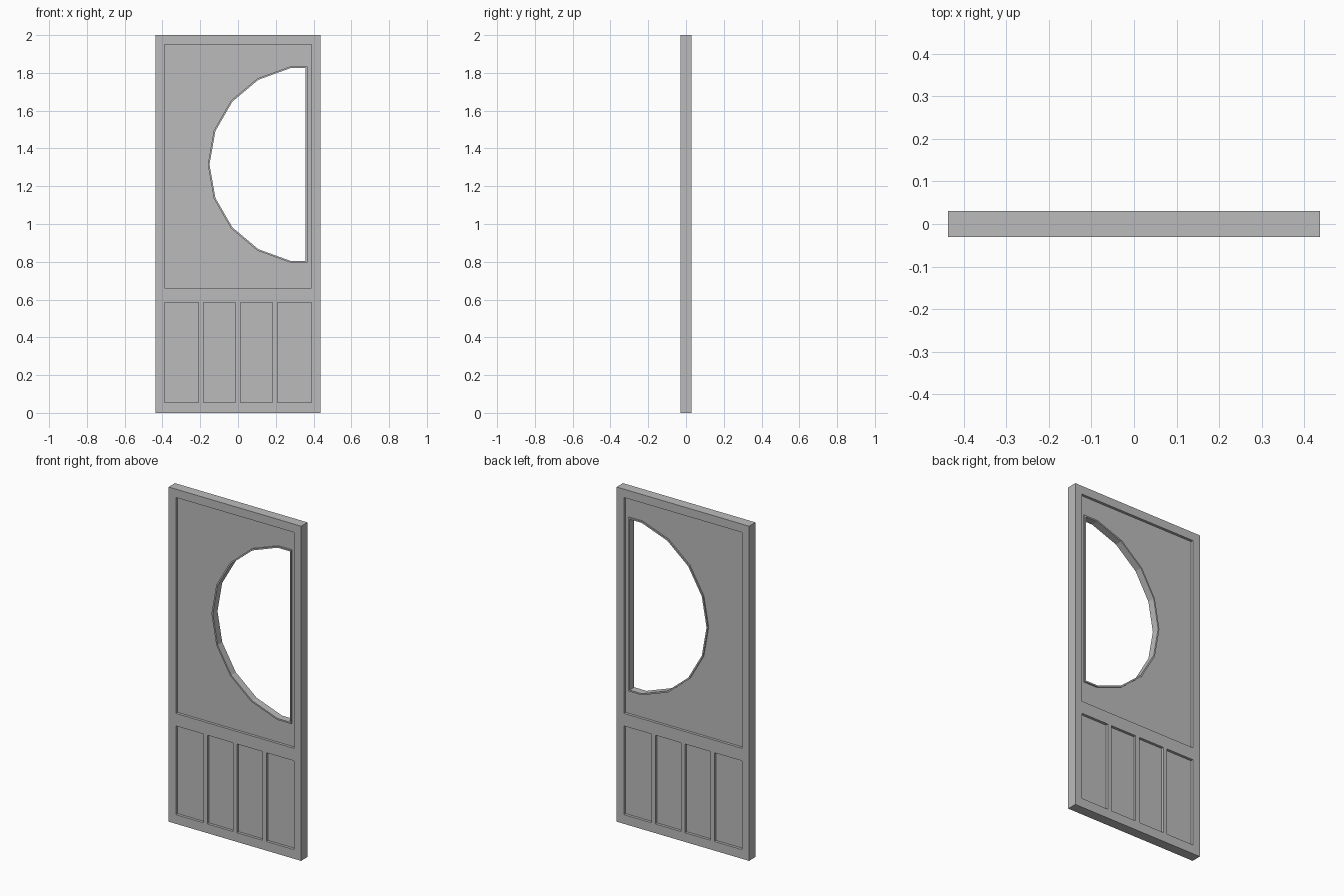
import bpy
import bmesh
from math import cos, sin, radians

cube = bpy.data.objects.get("Cube")
if cube:
    bpy.data.objects.remove(cube, do_unlink=True)

# Main dimensions
HALF_W, HEIGHT, HALF_D = 0.438, 2.0, 0.03
INNER = 0.39
BOTTOM, MID_LOW, MID_HIGH, TOP = 0.055, 0.585, 0.66, 1.95
PANEL_D, TRIM_D, SLAT_W = 0.014, 0.022, 0.026
HOLE_X, HOLE_Z, HOLE_R, TRIM_W = 0.367, 1.315, 0.527, 0.009

paint = bpy.data.materials.new("grey paint")
paint.use_nodes = True
grey = (0.5, 0.5, 0.5, 1)
paint.diffuse_color = grey
paint.node_tree.nodes["Principled BSDF"].inputs["Base Color"].default_value = grey


def finish(name, bm):
    bmesh.ops.recalc_face_normals(bm, faces=bm.faces)
    mesh = bpy.data.meshes.new(name)
    bm.to_mesh(mesh)
    bm.free()
    mesh.materials.append(paint)
    obj = bpy.data.objects.new(name, mesh)
    bpy.context.collection.objects.link(obj)
    return obj


def box(name, x0, x1, z0, z1, half_depth):
    bm = bmesh.new()
    bmesh.ops.create_cube(bm, size=1)
    for v in bm.verts:
        v.co = ((x0 + x1) / 2 + v.co.x * (x1 - x0),
                v.co.y * 2 * half_depth,
                (z0 + z1) / 2 + v.co.z * (z1 - z0))
    return finish(name, bm)


def half_round(inset):
    """Left half of an 18-sided circle, closed by a straight right edge."""
    r = HOLE_R - inset
    right = HOLE_X - inset
    arc = [(HOLE_X - r * cos(radians(a)), HOLE_Z + r * sin(radians(a)))
           for a in range(-80, 81, 20)]
    return [(right, arc[0][1])] + arc + [(right, arc[-1][1])]


def ring(name, outer, inner, half_depth):
    """Flat ring between two matching outlines, given thickness along y."""
    bm = bmesh.new()
    loops = [[bm.verts.new((x, y, z)) for x, z in outline]
             for outline, y in ((outer, -half_depth), (inner, -half_depth),
                                (inner, half_depth), (outer, half_depth))]
    n = len(outer)
    for k in range(4):
        a, b = loops[k], loops[(k + 1) % 4]
        for i in range(n):
            j = (i + 1) % n
            bm.faces.new((a[i], a[j], b[j], b[i]))
    return finish(name, bm)


# Outer frame: full-height stiles with rails between them
for side, s in (("left", 1), ("right", -1)):
    x0, x1 = sorted((s * INNER, s * HALF_W))
    box(side + "_stile", x0, x1, 0, HEIGHT, HALF_D)
box("bottom_rail", -INNER, INNER, 0, BOTTOM, HALF_D)
box("middle_rail", -INNER, INNER, MID_LOW, MID_HIGH, HALF_D)
box("top_rail", -INNER, INNER, TOP, HEIGHT, HALF_D)

# Lower panel with three upright slats
box("lower_panel", -INNER, INNER, BOTTOM, MID_LOW, PANEL_D)
for i in (-1, 0, 1):
    x = i * INNER / 2
    box("panel_slat", x - SLAT_W / 2, x + SLAT_W / 2, BOTTOM, MID_LOW, HALF_D)

# Upper panel: a sheet around the window opening
opening = half_round(0)
low, high = opening[0][1], opening[-1][1]
border = []
for x, z in opening:
    if x == opening[0][0]:
        border.append((INNER, MID_HIGH if z < HOLE_Z else TOP))
    elif abs(z - HOLE_Z) > HOLE_R * 0.7:
        border.append((x, MID_HIGH if z < HOLE_Z else TOP))
    else:
        # Side points spread along the stile, the end ones meeting the corners
        t = (z - HOLE_Z) / (HOLE_R * sin(radians(40)))
        end = MID_HIGH if t < 0 else TOP
        border.append((-INNER, HOLE_Z + abs(t) * (end - HOLE_Z)))
ring("upper_panel", border, opening, PANEL_D)

# Slim trim lining the opening
ring("window_trim", opening, half_round(TRIM_W), TRIM_D)
